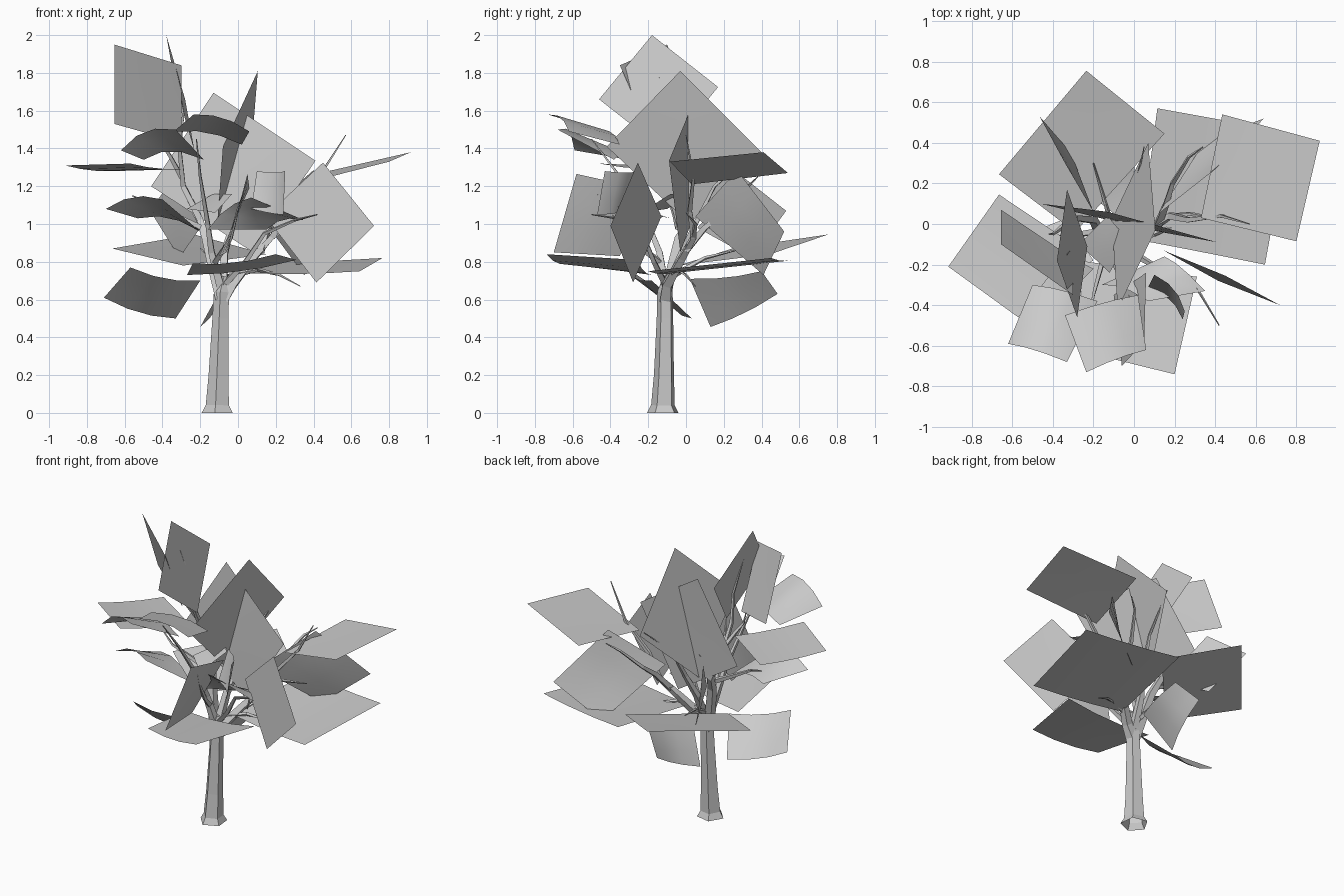
import bpy, math
from mathutils import Vector as V


def make(name, verts, faces):
    me = bpy.data.meshes.new(name)
    me.from_pydata([tuple(v) for v in verts], [], faces)
    ob = bpy.data.objects.new(name, me)
    bpy.context.collection.objects.link(ob)
    return ob


def limb(name, pts, radii, sides=5):
    """Tapered faceted tube along a path, open at the foot."""
    pts = [V(p) for p in pts]
    vs, fs = [], []
    for i, p in enumerate(pts):
        t = (pts[min(i + 1, len(pts) - 1)] - pts[max(i - 1, 0)]).normalized()
        u = V((1, 0.9, 0)) - t * t.dot(V((1, 0.9, 0)))
        u.normalize()
        w = t.cross(u)
        for k in range(sides):
            a = 2 * math.pi * k / sides
            vs.append(p + (u * math.cos(a) + w * math.sin(a)) * radii[i])
    for i in range(len(pts) - 1):
        for k in range(sides):
            b = i * sides
            n = (k + 1) % sides
            fs.append((b + k, b + n, b + sides + n, b + sides + k))
    fs.append(tuple(range(len(vs) - sides, len(vs))))
    return make(name, vs, fs)


def branch(name, pts, r=0.03):
    n = len(pts)
    return limb(name, pts, [r * (1 - i / (n - 1)) + 0.003 for i in range(n)], 4)


def card(name, a, b, c, d, bow=0.0):
    """Foliage sheet through corners a, b, c, d, bowed along its normal."""
    a, b, c, d = V(a), V(b), V(c), V(d)
    nrm = (b - a).cross(d - a).normalized()
    n = 3
    vs, fs = [], []
    for j in range(n + 1):
        for i in range(n + 1):
            s, t = i / n, j / n
            p = a.lerp(b, s).lerp(d.lerp(c, s), t)
            vs.append(p + nrm * bow * (1 - (2 * s - 1) ** 2))
    for j in range(n):
        for i in range(n):
            k = j * (n + 1) + i
            fs.append((k, k + 1, k + n + 2, k + n + 1))
    ob = make(name, vs, fs)
    for p in ob.data.polygons:
        p.use_smooth = True
    return ob


# Trunk with flared foot
limb("trunk", [(-.105, -.12, 0), (-.105, -.12, .04), (-.10, -.115, .2), (-.09, -.11, .5), (-.085, -.11, .64),
               (-.07, -.1, .72)], [.088, .066, .056, .046, .043, .02], 5)

# Main limbs and twigs
branch("right_limb", [(-.08, -.11, .6), (-.03, -.1, .68), (.08, -.02, .82), (.18, .04, .93), (.28, .05, 1.0), (.52, 0, 1.06)], .038)
branch("right_back_branch", [(.12, 0, .86), (.16, .1, .98), (.19, .2, 1.06), (.27, .33, 1.2), (.34, .38, 1.25)], .022)
branch("right_upper_branch", [(.18, .04, .93), (.27, .02, 1.07), (.43, .04, 1.25), (.57, .0, 1.47)], .02)
branch("left_limb", [(-.09, -.11, .6), (-.13, -.08, .75), (-.17, -.04, .92), (-.2, .02, 1.02), (-.29, .03, 1.2), (-.31, -.05, 1.4), (-.29, -.1, 1.58), (-.33, -.15, 1.8)], .036)
branch("left_twig", [(-.2, -.04, .98), (-.34, -.06, 1.05), (-.44, -.08, 1.1), (-.56, -.02, 1.15)], .016)
branch("left_high_twig", [(-.3, .03, 1.25), (-.36, -.02, 1.36), (-.4, -.05, 1.42), (-.42, -.05, 1.5)], .014)
branch("centre_limb", [(-.08, -.1, .66), (-.07, -.02, .85), (-.03, .05, 1.0), (0, .15, 1.2), (.05, .38, 1.4)], .028)
branch("front_limb", [(-.09, -.11, .66), (-.14, -.14, .85), (-.16, -.2, 1.0), (-.2, -.35, 1.25), (-.22, -.5, 1.45)], .026)
branch("front_right_limb", [(-.07, -.11, .68), (.04, -.17, .8), (.14, -.23, .95), (.3, -.3, 1.02), (.42, -.5, 1.05)], .018)
branch("front_twig", [(-.12, -.14, .8), (-.04, -.3, .92), (.0, -.42, 1.08), (.03, -.48, 1.17)], .016)
branch("low_right_twig", [(-.05, -.1, .72), (.1, -.05, .76), (.22, 0, .73), (.33, .05, .67)], .014)
branch("back_twig", [(-.09, -.08, .72), (-.14, .1, .82), (-.2, .3, .87)], .014)

# Crown sheets
card("leaf_top_left", (-.655, -.1, 1.95), (-.655, .07, 1.53), (-.30, -.17, 1.43), (-.30, -.35, 1.84))
card("leaf_top", (-.38, -.18, 2.0), (-.33, .17, 1.725), (-.23, -.11, 1.385), (-.28, -.46, 1.66))
card("leaf_centre_side", (.105, -.03, 1.81), (.07, .4, 1.38), (-.11, .02, 1.0), (-.08, -.42, 1.41))
card("leaf_centre_broad", (-.13, .06, 1.695), (.41, -.09, 1.335), (.08, -.03, .85), (-.46, .1, 1.2))

# Right side sheets
card("leaf_right_high", (.435, .54, 1.27), (.915, .41, 1.38), (.8, -.085, 1.33), (.33, .03, 1.21))
card("leaf_right_front", (.45, -.255, 1.325), (.72, -.4, .99), (.415, -.28, .69), (.145, -.13, 1.04))
card("leaf_right_back", (.64, .52, .96), (.4, .27, 1.285), (.12, .05, 1.04), (.35, .41, .73))
card("leaf_right_low", (.115, .57, .81), (.765, .45, .82), (.645, -.2, .75), (.03, -.08, .74), bow=.01)

# Back sheets
card("leaf_back_low", (-.235, .755, .945), (.15, .445, .84), (-.29, -.04, .78), (-.665, .245, .87))
card("leaf_back_left", (-.465, .53, 1.07), (-.31, .35, .82), (-.2, .06, .98), (-.34, .3, 1.25))
card("leaf_back_hanging", (-.2, .13, .455), (-.12, .485, .63), (.0, .4, .75), (-.06, .02, .71), bow=.03)

# Left sheets
card("leaf_left_high", (-.915, -.21, 1.31), (-.665, .145, 1.28), (-.3, -.1, 1.29), (-.57, -.46, 1.32), bow=.01)
card("leaf_left_mid", (-.7, -.32, 1.08), (-.4, -.42, 1.13), (-.2, -.22, .96), (-.53, -.08, 1.03), bow=.04)
card("leaf_left_low", (-.71, -.08, .61), (-.33, .03, .5), (-.2, -.18, .7), (-.57, -.32, .77), bow=.03)

# Front sheets
card("leaf_front_left", (-.62, -.59, 1.39), (-.33, -.68, 1.5), (-.18, -.38, 1.34), (-.5, -.3, 1.34), bow=.05)
card("leaf_front_top", (-.235, -.73, 1.58), (.06, -.62, 1.49), (.02, -.35, 1.42), (-.34, -.45, 1.49), bow=.03)
card("leaf_front_side", (.05, -.58, 1.265), (-.06, -.7, .85), (-.1, -.35, .83), (.06, -.24, 1.19))
card("leaf_front_small", (.1, -.25, 1.28), (.25, -.43, 1.28), (.24, -.47, 1.05), (.07, -.31, 1.08), bow=.03)
card("leaf_front_mid", (-.16, -.3, .97), (.07, -.38, 1.14), (.35, -.33, 1.02), (.15, -.16, .97), bow=.04)
card("leaf_front_low", (.2, -.74, .84), (-.24, -.63, .79), (-.27, -.18, .73), (.31, -.26, .81), bow=.02)
card("leaf_inner", (-.27, -.1, 1.08), (-.13, .04, 1.16), (-.03, -.08, 1.16), (-.12, -.24, 1.06))
